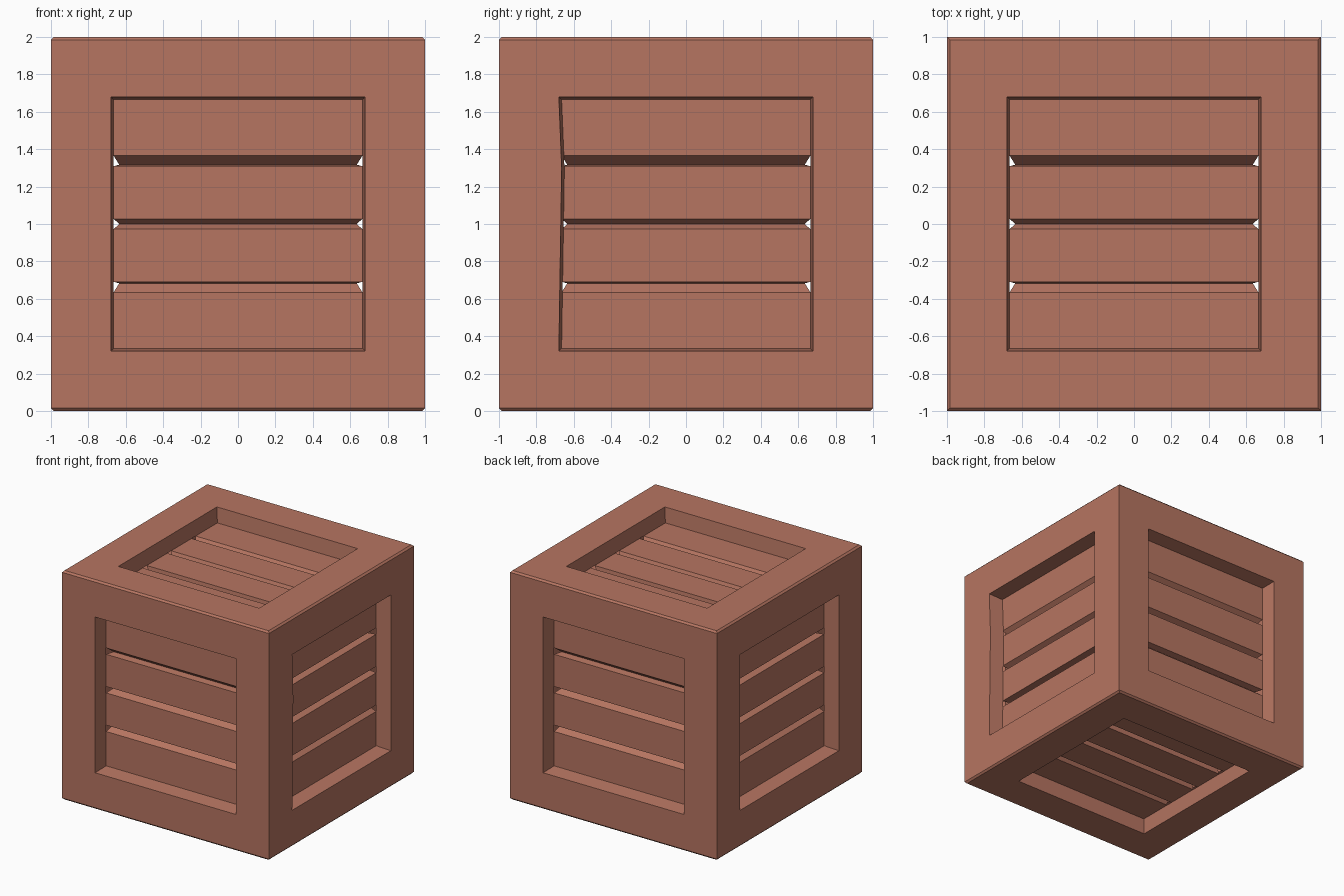
import bpy
from math import radians
from mathutils import Matrix, Vector

if "Cube" in bpy.data.objects:
    bpy.data.objects.remove(bpy.data.objects["Cube"])

wood = bpy.data.materials.new("reddish_brown_wood")
wood.use_nodes = True
wood.diffuse_color = (0.47, 0.178, 0.12, 1)
wood.node_tree.nodes["Principled BSDF"].inputs["Base Color"].default_value = wood.diffuse_color

CHAMFER = 0.015
RECESS = 0.13       # depth of the slats behind the frame
GROOVE = 0.06       # depth of the V grooves between slats
OPEN, INNER = 0.68, 0.665
APEX = 0.635        # half length of a groove at its bottom
LIFT = Matrix.Translation((0, 0, 1))


def make(name, quads, turn=Matrix()):
    """Build a mesh object from lists of (u, v, depth) corners on one side."""
    verts, faces = [], []
    for quad in quads:
        faces.append(range(len(verts), len(verts) + len(quad)))
        verts += [LIFT @ turn @ Vector((u, d - 1, v)) for u, v, d in quad]
    mesh = bpy.data.meshes.new(name)
    mesh.from_pydata(verts, [], [list(f) for f in faces])
    mesh.materials.append(wood)
    obj = bpy.data.objects.new(name, mesh)
    bpy.context.collection.objects.link(obj)


def loop(hu, hv, depth, dent=0):
    """Rectangle with one extra point on its left edge, which can be dented."""
    return [(-hu, -hv, depth), (hu, -hv, depth), (hu, hv, depth),
            (-hu, hv, depth), (dent - hu, 0.3, depth)]


def bridge(a, b):
    n = len(a)
    return [(a[i], a[(i + 1) % n], b[(i + 1) % n], b[i]) for i in range(n)]


def frame(hu, hv, dent):
    outer = loop(hu, hv, 0)
    rim = loop(OPEN, OPEN, 0, dent)
    back = loop(INNER, INNER, RECESS, dent)
    return bridge(outer, rim) + bridge(rim, back)


def slats():
    quads, low = [], -INNER
    deep = RECESS + GROOVE
    for k in (-1, 0, 1):
        a, b, mid = k * 0.337 - 0.028, k * 0.337 + 0.028, k * 0.317
        # flat slat, then the two walls of the groove above it
        quads.append([(-INNER, low, RECESS), (INNER, low, RECESS),
                      (INNER, a, RECESS), (-INNER, a, RECESS)])
        quads.append([(-INNER, a, RECESS), (INNER, a, RECESS),
                      (APEX, mid, deep), (-APEX, mid, deep)])
        quads.append([(-APEX, mid, deep), (APEX, mid, deep),
                      (INNER, b, RECESS), (-INNER, b, RECESS)])
        low = b
    quads.append([(-INNER, low, RECESS), (INNER, low, RECESS),
                  (INNER, INNER, RECESS), (-INNER, INNER, RECESS)])
    return quads


# Upright sides; one opening has a slightly bent edge
edge = 1 - CHAMFER
for i, side in enumerate(("front", "left", "back", "right")):
    turn = Matrix.Rotation(radians(90 * i), 4, "Z")
    make(side + "_frame", frame(1, edge, 0.015 if side == "left" else 0), turn)
    make(side + "_slats", slats(), turn)

# Top and bottom, each with a chamfered border down to the sides
for side, angle in (("top", -90), ("bottom", 90)):
    turn = Matrix.Rotation(radians(angle), 4, "X")
    make(side + "_frame", frame(edge, edge, 0), turn)
    make(side + "_slats", slats(), turn)
    make(side + "_chamfer", bridge(loop(1, 1, CHAMFER), loop(edge, edge, 0)), turn)
